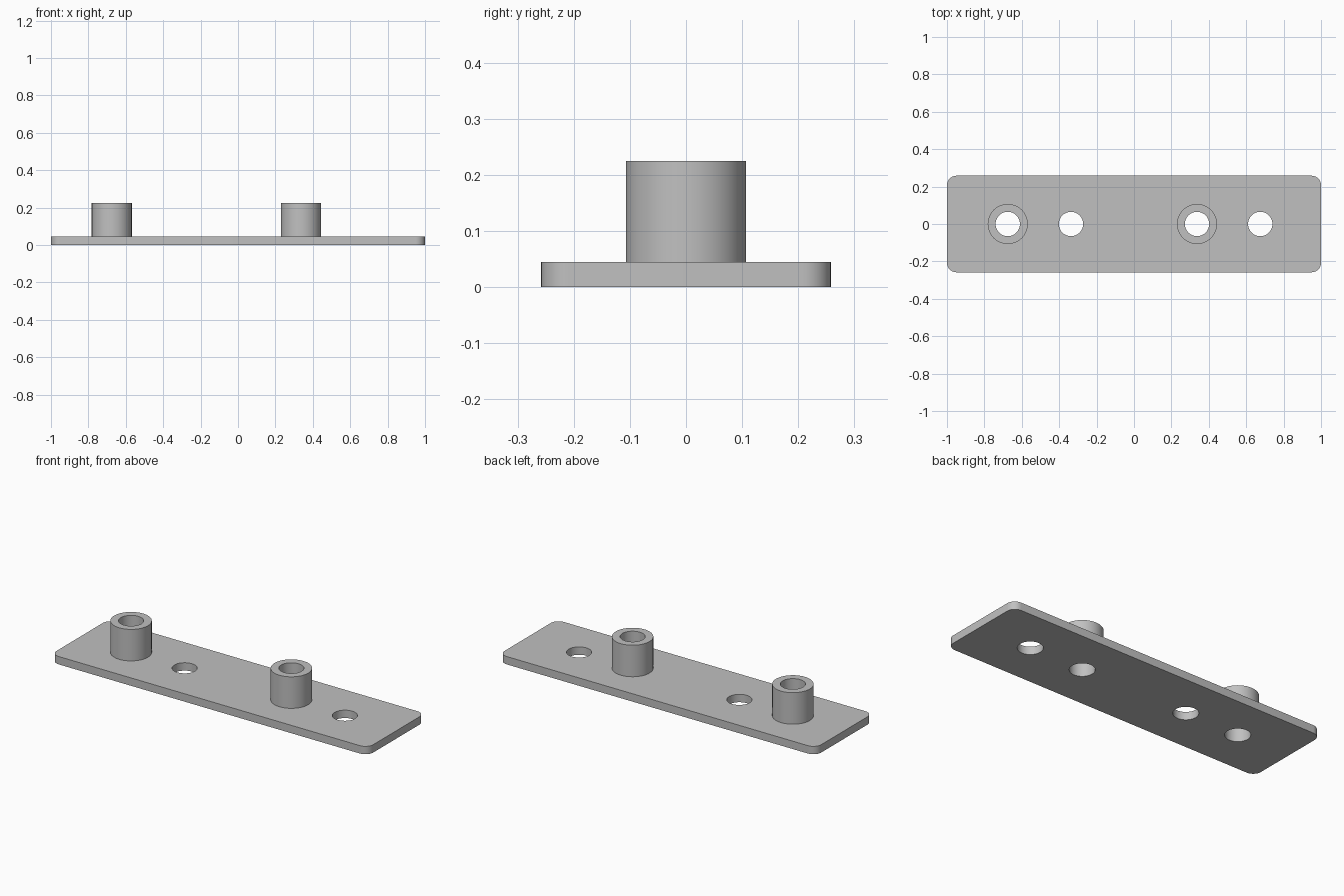
import bpy, bmesh, math

if "Cube" in bpy.data.objects:
    bpy.data.objects.remove(bpy.data.objects["Cube"])

HALF_X, HALF_Y, PLATE_T = 1.0, 0.258, 0.045
CORNER_R = 0.05
BOSS_R, BOSS_TOP = 0.107, 0.225
HOLE_R = 0.065
HOLES = (-0.675, -0.337, 0.337, 0.675)
BOSSES = (-0.675, 0.337)

grey = bpy.data.materials.new("light grey")
grey.diffuse_color = (0.53, 0.53, 0.53, 1)
grey.use_nodes = True
grey.node_tree.nodes["Principled BSDF"].inputs["Base Color"].default_value = grey.diffuse_color


def prism(name, pts, z0, z1):
    """Extrude a closed outline from z0 to z1."""
    bm = bmesh.new()
    face = bm.faces.new([bm.verts.new((x, y, z0)) for x, y in pts])
    top = bmesh.ops.extrude_face_region(bm, geom=[face])["geom"]
    for v in top:
        if isinstance(v, bmesh.types.BMVert):
            v.co.z = z1
    bmesh.ops.recalc_face_normals(bm, faces=bm.faces)
    mesh = bpy.data.meshes.new(name)
    bm.to_mesh(mesh)
    bm.free()
    ob = bpy.data.objects.new(name, mesh)
    bpy.context.collection.objects.link(ob)
    mesh.materials.append(grey)
    return ob


def arc(cx, cy, r, a0, a1, n):
    return [(cx + r * math.cos(a0 + (a1 - a0) * i / n),
             cy + r * math.sin(a0 + (a1 - a0) * i / n)) for i in range(n + 1)]


def circle(cx, r, n=64):
    return arc(cx, 0, r, 0, math.tau, n)[:-1]


def combine(target, tool, operation):
    mod = target.modifiers.new(operation.lower(), 'BOOLEAN')
    mod.operation, mod.object, mod.solver = operation, tool, 'EXACT'
    bpy.context.view_layer.objects.active = target
    bpy.ops.object.modifier_apply(modifier=mod.name)
    bpy.data.objects.remove(tool)


# Rounded base plate
outline = []
for k, (sx, sy) in enumerate(((1, 1), (-1, 1), (-1, -1), (1, -1))):
    outline += arc(sx * (HALF_X - CORNER_R), sy * (HALF_Y - CORNER_R), CORNER_R,
                   k * math.pi / 2, (k + 1) * math.pi / 2, 12)
plate = prism("mounting_plate", outline, 0, PLATE_T)

# Raised bosses
for x in BOSSES:
    combine(plate, prism("boss", circle(x, BOSS_R), PLATE_T / 2, BOSS_TOP), 'UNION')

# Through holes
for x in HOLES:
    combine(plate, prism("hole_cutter", circle(x, HOLE_R), -0.1, 0.4), 'DIFFERENCE')

# Smooth round walls, sharp rims
bpy.ops.object.select_all(action='DESELECT')
plate.select_set(True)
bpy.context.view_layer.objects.active = plate
bpy.ops.object.shade_smooth_by_angle(angle=math.radians(30))
